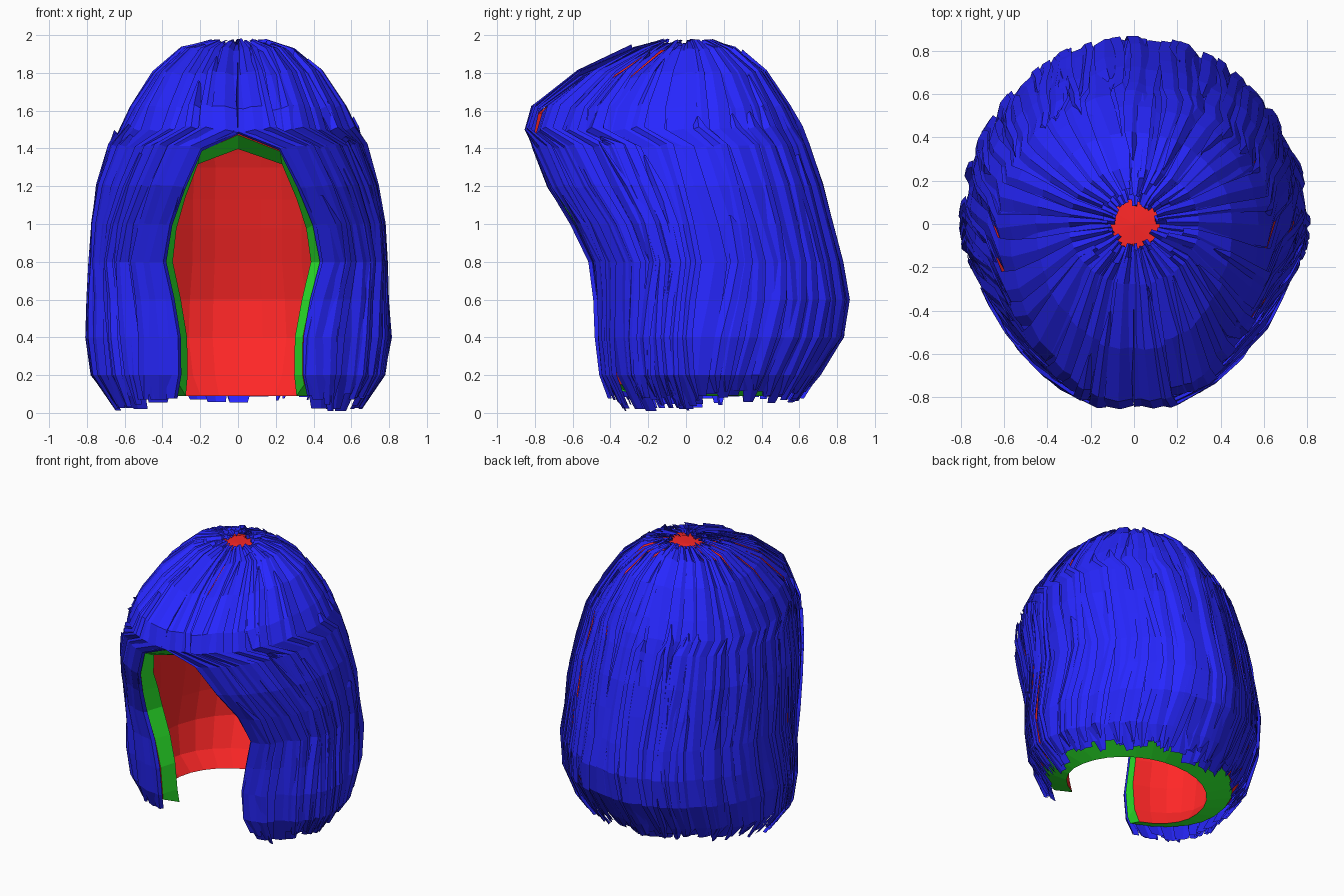
import bpy, math, random
from mathutils import Vector

if "Cube" in bpy.data.objects:
    bpy.data.objects.remove(bpy.data.objects["Cube"])

random.seed(4)

# Horizontal sections from crown to hem: height, half width, front y, back y, half width of face opening
ROWS = [
    (1.98, 0.00, 0.00, 0.00, 0), (1.97, 0.15, -0.15, 0.15, 0), (1.93, 0.30, -0.28, 0.26, 0),
    (1.80, 0.45, -0.58, 0.42, 0), (1.62, 0.57, -0.82, 0.54, 0), (1.50, 0.63, -0.86, 0.60, 0),
    (1.41, 0.67, -0.87, 0.64, 0.21), (1.20, 0.73, -0.82, 0.71, 0.31), (1.00, 0.76, -0.72, 0.76, 0.39),
    (0.80, 0.77, -0.63, 0.81, 0.43), (0.60, 0.78, -0.57, 0.85, 0.38), (0.40, 0.79, -0.54, 0.82, 0.34),
    (0.20, 0.76, -0.52, 0.69, 0.34), (0.00, 0.62, -0.48, 0.55, 0.38)]


def point(v, a, side, off, widen=0.0):
    """Point on the hair surface: v = row, a = 0 at the parting/face edge to 1 at the back."""
    i = min(int(v), len(ROWS) - 2)
    k = v - i
    z, w, f, b, o = (p + (q - p) * k for p, q in zip(ROWS[i], ROWS[i + 1]))
    if o > 0:
        o = o * (1.07 if side > 0 else 0.95) + widen
    start = math.asin(min(0.95, o / w)) if w > 0 else 0
    t = start + (math.pi - start) * a
    c = math.cos(t)
    p = Vector((side * w * math.sin(t), f * c if c > 0 else -b * c, z))
    n = Vector((p.x, p.y, max(0, z - 0.9))).normalized()
    return p + n * off


def colour(name, rgb):
    m = bpy.data.materials.new(name)
    m.diffuse_color = (*rgb, 1)
    m.use_nodes = True
    m.node_tree.nodes["Principled BSDF"].inputs["Base Color"].default_value = m.diffuse_color
    return m


RED = colour("red", (1, 0.02, 0.02))
GREEN = colour("green", (0.03, 1, 0.03))
BLUE = colour("blue", (0.02, 0.02, 1))


def make(name, verts, faces, mat):
    me = bpy.data.meshes.new(name)
    me.from_pydata([tuple(v) for v in verts], [], faces)
    me.materials.append(mat)
    me.validate()
    ob = bpy.data.objects.new(name, me)
    bpy.context.collection.objects.link(ob)
    return ob


def grid(rows, flip=False):
    """Verts and quads of a list of equally long point rows."""
    n = len(rows[0])
    faces = [(r * n + c, r * n + c + 1, (r + 1) * n + c + 1, (r + 1) * n + c)
             for r in range(len(rows) - 1) for c in range(n - 1)]
    return [p for r in rows for p in r], [f[::-1] for f in faces] if flip else faces


# Cap under the hair: outer and inner shells
SEG = 12
AROUND = [(i / SEG, 1) for i in range(SEG + 1)] + [(i / SEG, -1) for i in range(SEG - 1, -1, -1)]


def shell(off, end, widen):
    vs = list(range(13)) + [end]
    return [[point(v, a, s, off, widen) for a, s in AROUND] for v in vs]


outer = shell(-0.05, 12.25, 0.01)
inner = shell(-0.18, 12.55, 0.06)
make("cap_outside", *grid(outer, True), RED)
make("cap_inside", *grid(inner), RED)

# Rim joining both shells round the face opening and along the hem
def border(rows):
    return ([r[0] for r in rows[5:]] + rows[-1][1:-1] + [r[-1] for r in reversed(rows[5:])])


make("cap_rim", *grid([border(outer), border(inner)]), GREEN)

# Hair locks: bowed flat strips overlapping like shingles
hair_v, hair_f = [], []


def lock(a, side, v0, v1, half, off, tip0=1.0, tip1=0.4):
    vs = [v0] + [i for i in range(int(v0) + 1, 14) if v0 + 0.2 < i < v1 - 0.2] + [v1]
    phase, tilt = random.uniform(0, 6), random.uniform(0.008, 0.022)
    rows = []
    for i, v in enumerate(vs):
        h = half * (tip0 if i == 0 else tip1 if i == len(vs) - 1 else 1)
        mid = a + 0.012 * math.sin(phase + 0.6 * v)
        j = off + random.uniform(-0.006, 0.006)
        rows.append([point(v, max(0, mid + d * h), side, j + e)
                     for d, e in ((-1, -tilt), (0, 0.008), (1, tilt * 0.5))])
    verts, faces = grid(rows, side > 0)
    base = len(hair_v)
    hair_v.extend(verts)
    hair_f.extend(tuple(base + k for k in f) for f in faces)


def hem(a):
    back = max(0, min(1, (a - 0.4) * 4))
    return random.uniform(12.5, 12.95) - 0.2 * back


COUNT = 17
for side in (1, -1):
    for i in range(COUNT + 1):
        a = i / COUNT
        # under layer
        lock(a, side, random.uniform(0.55, 0.8), hem(a), 0.042, -0.025, tip1=0.75)
        # top layer
        b = a + random.uniform(0.015, 0.04)
        lock(b, side, random.uniform(0.6, 1.6), hem(b), random.uniform(0.022, 0.04), -0.004)
    # loose shorter locks
    for i in range(22):
        a = random.uniform(0.02, 1)
        lock(a, side, random.uniform(2, 8), hem(a), random.uniform(0.012, 0.026), 0.012, 0.2, 0.3)
make("hair_locks", hair_v, hair_f, BLUE)
